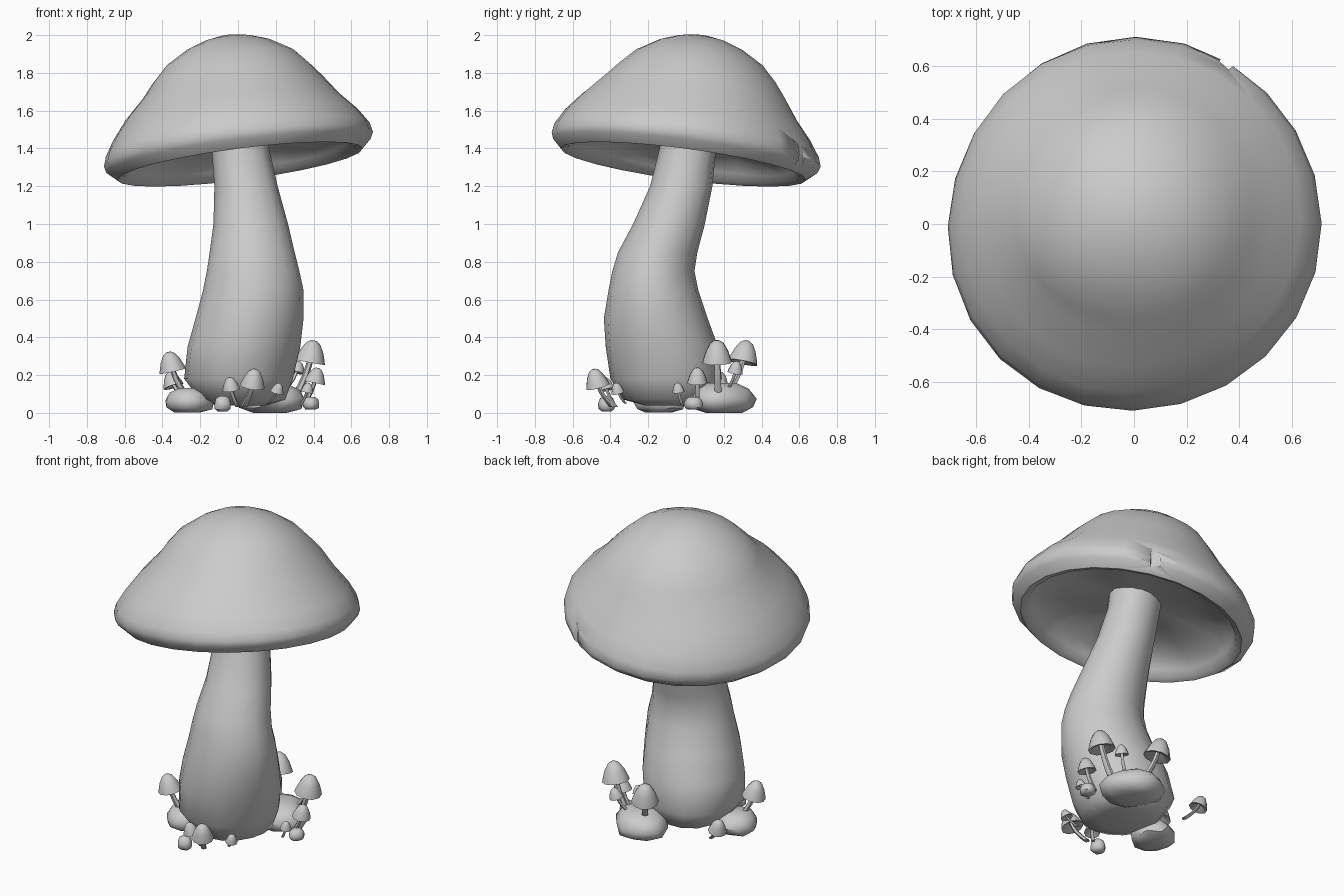
import bpy, bmesh, math
from math import sin, cos, pi
from mathutils import Vector, Matrix

if "Cube" in bpy.data.objects:
    bpy.data.objects.remove(bpy.data.objects["Cube"], do_unlink=True)

GREY = (0.6, 0.6, 0.6, 1)
mat = bpy.data.materials.new("plain grey")
mat.use_nodes = True
mat.diffuse_color = GREY
mat.node_tree.nodes["Principled BSDF"].inputs["Base Color"].default_value = GREY
UP = Vector((0, 0, 1))


def finish(bm, name, angle=45):
    """Turn a bmesh into a smooth shaded grey object."""
    bmesh.ops.recalc_face_normals(bm, faces=bm.faces)
    mesh = bpy.data.meshes.new(name)
    bm.to_mesh(mesh)
    bm.free()
    mesh.materials.append(mat)
    ob = bpy.data.objects.new(name, mesh)
    bpy.context.collection.objects.link(ob)
    bpy.ops.object.select_all(action='DESELECT')
    ob.select_set(True)
    bpy.context.view_layer.objects.active = ob
    bpy.ops.object.shade_smooth_by_angle(angle=math.radians(angle))
    return ob


def loft(name, rings, angle=45):
    """Skin a list of equal rings of points and close both ends."""
    bm = bmesh.new()
    loops = [[bm.verts.new(p) for p in ring] for ring in rings]
    n = len(loops[0])
    for a, b in zip(loops, loops[1:]):
        for i in range(n):
            j = (i + 1) % n
            bm.faces.new((a[i], a[j], b[j], b[i]))
    for end in (loops[0], loops[-1]):
        mid = bm.verts.new(sum((v.co for v in end), Vector()) / n)
        for i in range(n):
            bm.faces.new((end[i], end[(i + 1) % n], mid))
    return finish(bm, name, angle)


def lathe(name, profile, sides, frame, wave=lambda k, a: (0, 0), angle=45):
    """Revolve (radius, height) pairs; wave nudges radius and height."""
    rings = []
    for k, (r, z) in enumerate(profile):
        ring = []
        for i in range(sides):
            a = 2 * pi * i / sides
            dr, dz = wave(k, a)
            ring.append(frame @ Vector(((r + dr) * cos(a), (r + dr) * sin(a), z + dz)))
        rings.append(ring)
    return loft(name, rings, angle)


def facing(origin, axis):
    return Matrix.Translation(origin) @ UP.rotation_difference(Vector(axis)).to_matrix().to_4x4()


# Large tilted cap: outer dome leaning a little to one side, rounded lip, hollow underside
dome = [(.05, .603), (.13, .587), (.225, .553), (.345, .48), (.425, .395), (.48, .328),
        (.57, .225), (.655, .125), (.705, .045), (.718, -.005), (.705, -.04)]
under = [(.655, -.085), (.62, -.075), (.595, -.035), (.54, .015), (.42, .05), (.28, .065), (.13, .07)]


def cap_wave(k, a):
    if k < len(dome):
        lean = .022 * cos(a - .5) if k < 6 else 0
        return .005 * sin(3 * a + k) * min(k / 4, 1) + lean, 0
    fold = (0, 0, .3, 1, 1, .6, 0)[k - len(dome)]
    return 0, .018 * fold * sin(5 * a + .5 * k)


cap = lathe("cap", dome + under, 24, facing((0, -.003, 1.4), (-.13, .13, 1)), cap_wave)

# Small split in the back of the rim
bm = bmesh.new()
bmesh.ops.create_cone(bm, cap_ends=True, segments=4, radius1=.045, radius2=.02, depth=.3,
                      matrix=Matrix.Translation((.36, .62, 1.42)))
cutter = finish(bm, "split_cutter")
cutter.hide_render = True
cut = cap.modifiers.new("split", 'BOOLEAN')
cut.object = cutter
cut.solver = 'EXACT'
bpy.context.view_layer.objects.active = cap
bpy.ops.object.modifier_apply(modifier="split")
bpy.data.objects.remove(cutter, do_unlink=True)

# Bent stem: height, then x range and y range of each section
sections = [(.04, -.12, .15, -.22, .06), (.07, -.20, .25, -.33, .14), (.18, -.285, .29, -.40, .19),
            (.35, -.267, .33, -.425, .17), (.5, -.225, .347, -.435, .115), (.65, -.185, .347, -.41, .065),
            (.75, -.165, .325, -.39, .045), (.85, -.15, .30, -.36, .06), (1.0, -.13, .265, -.28, .10),
            (1.2, -.125, .21, -.19, .14), (1.4, -.14, .165, -.14, .16), (1.5, -.15, .16, -.13, .17)]
rings = []
for z, x0, x1, y0, y1 in sections:
    ring = []
    for i in range(16):
        a = 2 * pi * i / 16
        corner = sin(2 * a) ** 2
        f = 1 + .03 * sin(4 * a + 3 * z) * corner
        f += .16 * max(0, .75 - z) * max(0, sin(a)) * corner
        ring.append(Vector(((x0 + x1) / 2 + f * cos(a) * (x1 - x0) / 2,
                            (y0 + y1) / 2 + f * sin(a) * (y1 - y0) / 2, z)))
    rings.append(ring)
loft("stem", rings, 60)


# Rocks around the base, wider at the foot than at the top
def rock(name, centre, size, turn=0):
    bm = bmesh.new()
    bmesh.ops.create_icosphere(bm, subdivisions=2, radius=1)
    spin = Matrix.Rotation(turn, 3, 'Z')
    for v in bm.verts:
        p = v.co * (1 + .06 * sin(5 * v.co.x + 3 * v.co.y + 9 * centre[0]))
        p.z = max(-.75, min(.8, p.z)) / .8
        p.xy *= 1 - .1 * p.z
        v.co = Vector(centre) + spin @ Vector([p[i] * size[i] for i in range(3)])
        v.co.z = max(v.co.z, 0)
    finish(bm, name, 40)


rock("back_rock", (.175, .195, .075), (.19, .16, .082), 3 * pi / 4)
rock("side_rock", (-.26, -.14, .065), (.13, .135, .066))
rock("small_left_rock", (.385, .04, .05), (.045, .05, .035))
rock("small_front_rock", (-.08, -.42, .047), (.045, .045, .042))


# Small mushrooms: foot, cap centre, top height, cap radius
def little_mushroom(name, foot, head, top, radius):
    height = radius * 1.5
    foot, head = Vector(foot), Vector((head[0], head[1], top - height))
    lean = (head - foot).normalized()
    axis = (UP * 1.3 + lean).normalized()
    bell = [(.18, 1), (.45, .88), (.73, .57), (.93, .2), (1, .03), (.82, .03), (.3, .3)]
    lathe(name + "_cap", [(r * radius, z * height) for r, z in bell], 10, facing(head, axis))
    rings = []
    for k in range(5):
        t = k / 4
        mid = foot.lerp(head + axis * height * .35, t)
        mid.xy += (head - foot).xy * .15 * sin(pi * t)
        r = radius * (.27 - .08 * t)
        rings.append([mid + Vector((r * cos(i * pi / 3), r * sin(i * pi / 3), 0)) for i in range(6)])
    loft(name + "_stalk", rings, 60)


clumps = [((.31, .17, .10), (.38, .165), .385, .081),
          ((.13, .23, .12), (.08, .30), .385, .081),
          ((.25, .22, .12), (.31, .26), .275, .042),
          ((.35, .06, .05), (.405, .06), .24, .056),
          ((.33, -.02, .04), (.365, -.04), .16, .034),
          ((-.28, -.17, .10), (-.345, -.19), .325, .071),
          ((-.27, .13, .06), (-.34, .17), .22, .055),
          ((.03, -.39, .03), (.075, -.465), .235, .066),
          ((.0, -.37, .03), (-.035, -.42), .19, .047),
          ((.16, -.32, .05), (.205, -.36), .16, .036)]
for n, clump in enumerate(clumps, 1):
    little_mushroom(f"little_mushroom_{n}", *clump)
